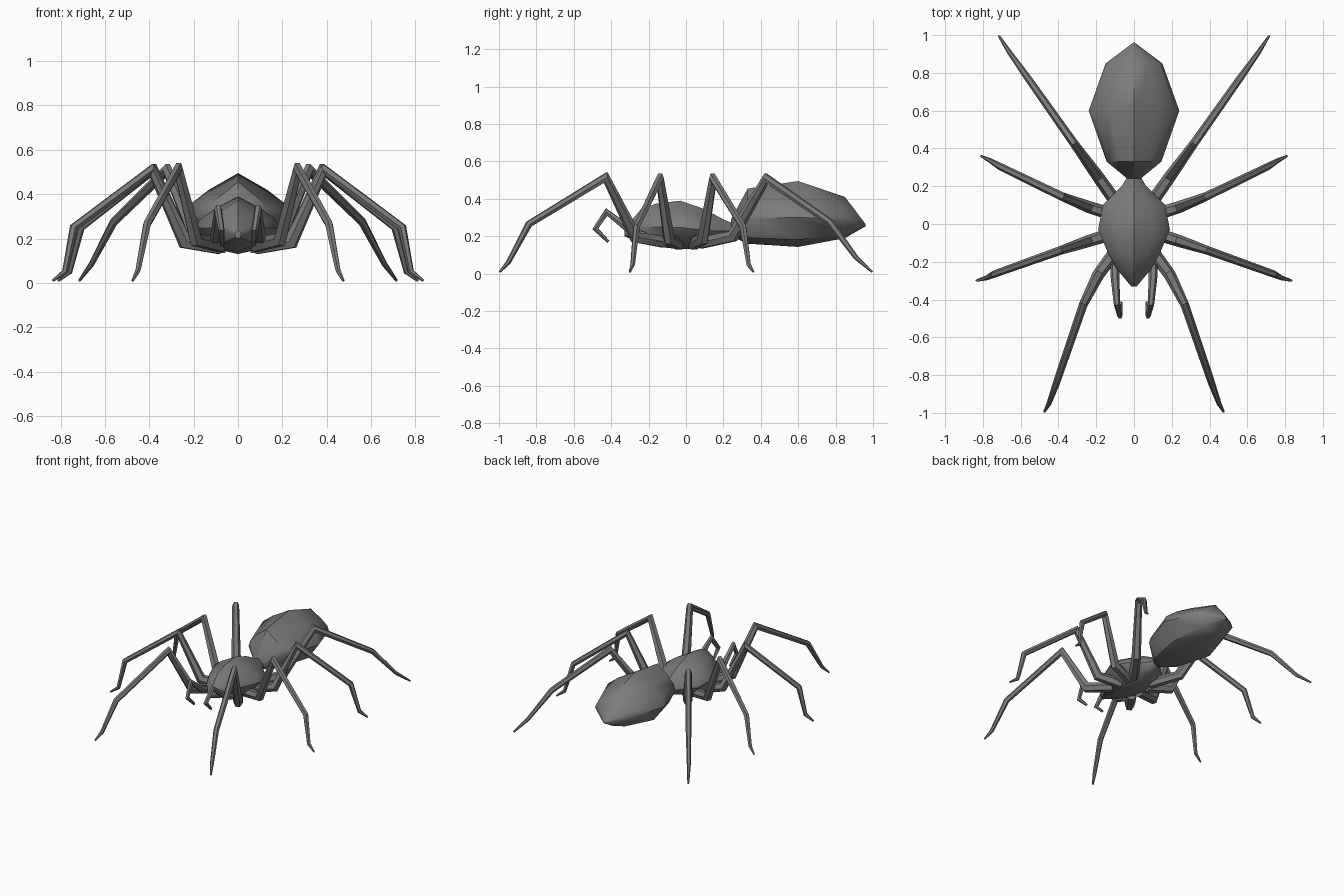
import bpy, bmesh, math
from mathutils import Vector

cube = bpy.data.objects.get("Cube")
if cube:
    bpy.data.objects.remove(cube, do_unlink=True)

grey = bpy.data.materials.new("dark grey")
grey.use_nodes = True
grey.diffuse_color = (0.2, 0.2, 0.2, 1)
grey.node_tree.nodes["Principled BSDF"].inputs["Base Color"].default_value = (0.2, 0.2, 0.2, 1)


def loft(name, rings, angle):
    """Skin a list of equal-sized point rings and cap both ends."""
    bm = bmesh.new()
    loops = [[bm.verts.new(p) for p in ring] for ring in rings]
    n = len(loops[0])
    for a, b in zip(loops, loops[1:]):
        for i in range(n):
            j = (i + 1) % n
            bm.faces.new((a[i], a[j], b[j], b[i]))
    bm.faces.new(loops[0][::-1])
    bm.faces.new(loops[-1])
    bmesh.ops.remove_doubles(bm, verts=bm.verts, dist=0.0005)
    bmesh.ops.recalc_face_normals(bm, faces=bm.faces)
    mesh = bpy.data.meshes.new(name)
    bm.to_mesh(mesh)
    bm.free()
    mesh.materials.append(grey)
    obj = bpy.data.objects.new(name, mesh)
    bpy.context.collection.objects.link(obj)
    bpy.ops.object.select_all(action='DESELECT')
    obj.select_set(True)
    bpy.context.view_layer.objects.active = obj
    bpy.ops.object.shade_smooth_by_angle(angle=math.radians(angle))


# Cross-section: ridged back, widest at the middle, rounded belly
HALF = [(0, 1), (0.55, 0.57), (0.9, 0.2), (1, -0.1), (0.65, -0.78), (0, -1)]
SECTION = HALF + [(-x, z) for x, z in HALF[-2:0:-1]]


def body(name, stations):
    """Stations are (y, half width, bottom, top)."""
    rings = []
    for y, w, low, high in stations:
        mid, h = (low + high) / 2, (high - low) / 2
        rings.append([(x * w, y, mid + z * h) for x, z in SECTION])
    loft(name, rings, 40)


def limb(name, points, radii, side, sides=6):
    """Tapered tube with mitred joints along a jointed path."""
    pts = [Vector((x * side, y, z)) for x, y, z in points]
    rings = []
    for i, p in enumerate(pts):
        into = (p - pts[max(i - 1, 0)]).normalized()
        out = (pts[min(i + 1, len(pts) - 1)] - p).normalized()
        t = (into + out).normalized()
        # The limb bends in an upright plane, so its horizontal normal is stable
        run = pts[-1] - pts[0]
        u = Vector((-run.y, run.x, 0)).normalized()
        u = (u - t * u.dot(t)).normalized()
        v = t.cross(u)
        miter = 1.0
        if into.length and out.length:
            miter = min(1 / max(t.dot(out), 0.1), 1.35)
        rings.append([p + radii[i] * (u * math.cos(a) + v * miter * math.sin(a))
                      for a in (math.tau * k / sides for k in range(sides))])
    loft(name, rings, 40)


body("abdomen", [(0.24, 0.035, 0.2, 0.29), (0.33, 0.145, 0.16, 0.455),
                 (0.6, 0.24, 0.143, 0.495), (0.85, 0.15, 0.19, 0.41),
                 (0.96, 0.004, 0.253, 0.265)])
body("head_and_thorax", [(-0.33, 0.015, 0.2, 0.24), (-0.24, 0.09, 0.165, 0.345),
                         (-0.16, 0.135, 0.145, 0.375), (-0.03, 0.19, 0.13, 0.39),
                         (0.1, 0.165, 0.138, 0.345), (0.2, 0.065, 0.175, 0.29),
                         (0.25, 0.035, 0.2, 0.27)])

# Hip root, hip, knee, shin end, ankle, toe
LEGS = {
    "front_leg": [(0.08, -0.12, 0.17), (0.19, -0.27, 0.195), (0.27, -0.43, 0.515),
                  (0.41, -0.84, 0.265), (0.45, -0.95, 0.06), (0.475, -0.995, 0.01)],
    "second_leg": [(0.08, -0.04, 0.16), (0.24, -0.09, 0.185), (0.39, -0.14, 0.51),
                   (0.74, -0.265, 0.25), (0.78, -0.285, 0.05), (0.835, -0.3, 0.01)],
    "third_leg": [(0.08, 0.04, 0.16), (0.24, 0.09, 0.185), (0.38, 0.145, 0.51),
                  (0.71, 0.305, 0.25), (0.76, 0.335, 0.05), (0.81, 0.36, 0.01)],
    "back_leg": [(0.07, 0.08, 0.165), (0.19, 0.25, 0.2), (0.32, 0.43, 0.51),
                 (0.56, 0.77, 0.275), (0.66, 0.91, 0.085), (0.715, 0.995, 0.01)],
}
PALP = [(0.1, -0.22, 0.2), (0.1, -0.29, 0.225), (0.09, -0.425, 0.33),
        (0.075, -0.485, 0.24), (0.07, -0.415, 0.17)]

for label, side in (("left", 1), ("right", -1)):
    for name, path in LEGS.items():
        limb(f"{label}_{name}", path, [0.035, 0.032, 0.023, 0.019, 0.013, 0.006], side)
    limb(f"{label}_palp", PALP, [0.025, 0.023, 0.017, 0.014, 0.009], side)
